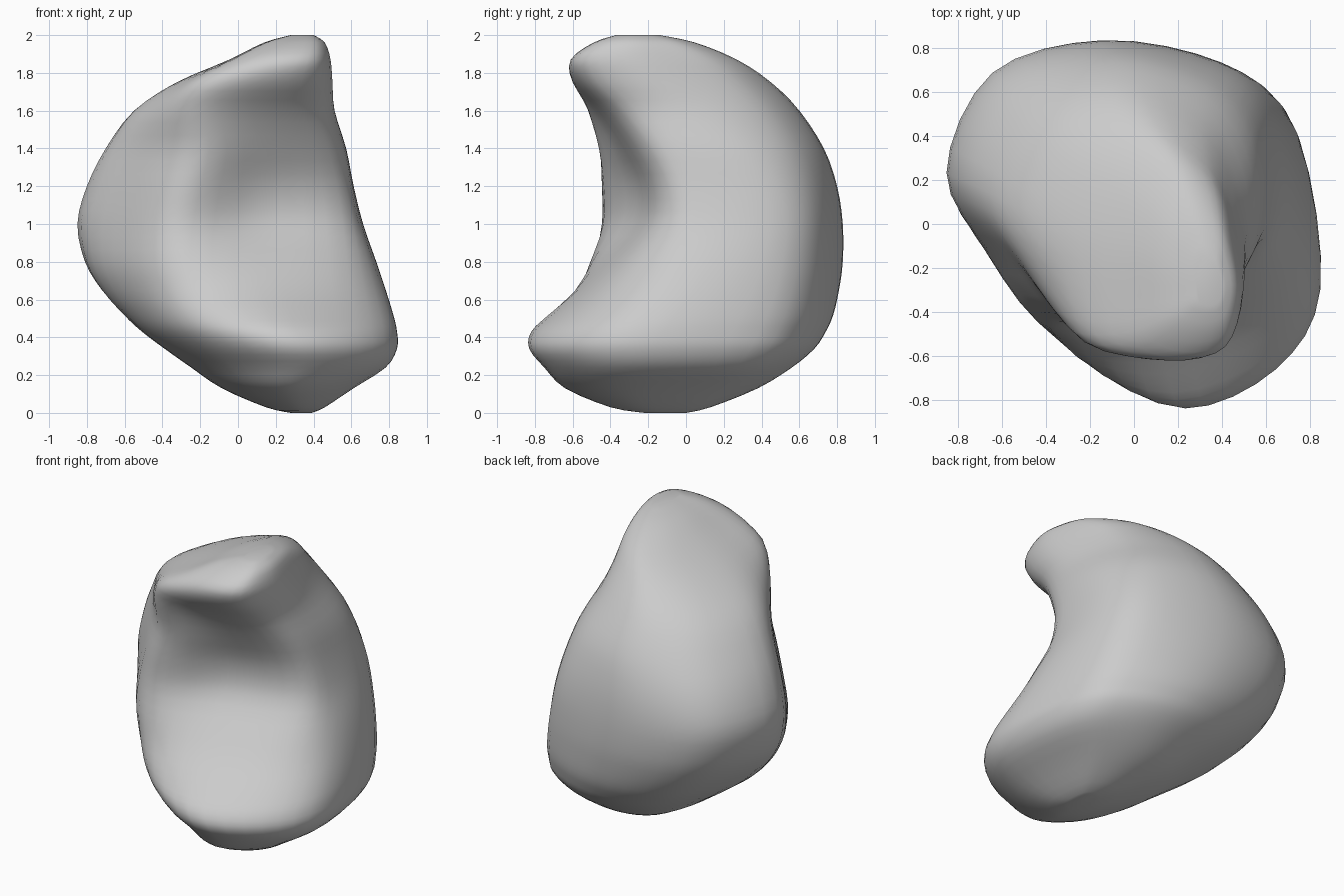
import bpy
import bmesh
from mathutils import Vector

# Remove the default object
default_object = bpy.data.objects.get("Cube")
if default_object:
    bpy.data.objects.remove(default_object, do_unlink=True)

# Horizontal extents of the body at each height: z, x min, x max, y min, y max
LEVELS = [
    (0, .28, .39, -.22, 0),
    (.03, .15, .46, -.4, .13),
    (.13, -.08, .61, -.64, .38),
    (.24, -.24, .78, -.75, .56),
    (.34, -.38, .84, -.83, .68),
    (.43, -.5, .84, -.83, .74),
    (.52, -.6, .82, -.77, .78),
    (.65, -.72, .78, -.66, .81),
    (.8, -.81, .73, -.57, .83),
    (1, -.85, .66, -.47, .83),
    (1.2, -.8, .61, -.45, .8),
    (1.4, -.7, .57, -.47, .73),
    (1.6, -.55, .51, -.54, .6),
    (1.75, -.32, .5, -.62, .45),
    (1.87, -.04, .49, -.61, .27),
    (1.96, .14, .46, -.49, .05),
    (2, .28, .4, -.37, -.14),
]

# Outlines inside those extents, from the front left ridge round to the right
LOW = [(-.58, -.73), (.03, -1), (.68, -.77), (1, -.3), (.86, .55),
       (.48, .88), (-.12, 1), (-.7, .82), (-1, .27), (-.93, -.25)]
MIDDLE = [(-.28, -1), (.3, -.67), (.89, -.44), (1, -.05), (.94, .54),
          (.62, .85), (-.07, 1), (-.73, .77), (-1, .05), (-.7, -.52)]
UPPER = [(-.27, -.97), (.3, -.86), (.84, -.63), (1, -.23), (.93, .37),
         (.62, .8), (0, 1), (-.66, .74), (-1, .06), (-.76, -.47)]
HIGH = [(-.86, -.82), (-.09, -1), (.71, -.88), (1, -.35), (.85, .25),
        (.52, .74), (-.16, 1), (-.72, .74), (-1, .22), (-1, -.35)]
KEYS = [(.4, LOW), (1.1, MIDDLE), (1.5, UPPER), (1.85, HIGH)]


def blend_outline(z):
    """Outline for a height, blended from the two nearest key outlines."""
    z = min(max(z, KEYS[0][0]), KEYS[-1][0])
    for (bottom, first), (top, second) in zip(KEYS, KEYS[1:]):
        if z <= top:
            t = (z - bottom) / (top - bottom)
            return [Vector(a).lerp(Vector(b), t) for a, b in zip(first, second)]


def control_ring(z, x_min, x_max, y_min, y_max):
    """Fit the blended outline into the extents of one level."""
    ring = []
    for u, v in blend_outline(z):
        x = (x_min + x_max + u * (x_max - x_min)) / 2
        y = (y_min + y_max + v * (y_max - y_min)) / 2
        ring.append(Vector((x, y, z)))
    return ring


def spline(points, steps, closed):
    """Smooth curve passing through every point."""
    count = len(points)

    def pick(i):
        return points[i % count] if closed else points[min(max(i, 0), count - 1)]

    curve = []
    for i in range(count if closed else count - 1):
        a, b, c, d = (pick(i + k) for k in (-1, 0, 1, 2))
        for s in range(steps):
            t = s / steps
            curve.append(b + (c - a) * t / 2
                         + (a * 2 - b * 5 + c * 4 - d) * t ** 2 / 2
                         + (b * 3 - a - c * 3 + d) * t ** 3 / 2)
    if not closed:
        curve.append(points[-1])
    return curve


# Curved bean body: smooth rings lofted from bottom to top
rings = [spline(control_ring(*level), 4, True) for level in LEVELS]
columns = [spline(list(column), 3, False) for column in zip(*rings)]

bm = bmesh.new()
grid = [[bm.verts.new(point) for point in column] for column in columns]
for left, right in zip(grid, grid[1:] + grid[:1]):
    for i in range(len(left) - 1):
        bm.faces.new((left[i], right[i], right[i + 1], left[i + 1]))
bm.faces.new([column[0] for column in reversed(grid)])
bm.faces.new([column[-1] for column in grid])
bmesh.ops.recalc_face_normals(bm, faces=bm.faces)

mesh = bpy.data.meshes.new("bean_body")
bm.to_mesh(mesh)
bm.free()
body = bpy.data.objects.new("bean_body", mesh)
bpy.context.collection.objects.link(body)

# Plain grey surface
grey = bpy.data.materials.new("light_grey")
grey.use_nodes = True
colour = (.6, .6, .6, 1)
grey.diffuse_color = colour
grey.node_tree.nodes["Principled BSDF"].inputs["Base Color"].default_value = colour
mesh.materials.append(grey)

# Smooth shading
bpy.ops.object.select_all(action="DESELECT")
body.select_set(True)
bpy.context.view_layer.objects.active = body
bpy.ops.object.shade_smooth_by_angle(angle=.9)
